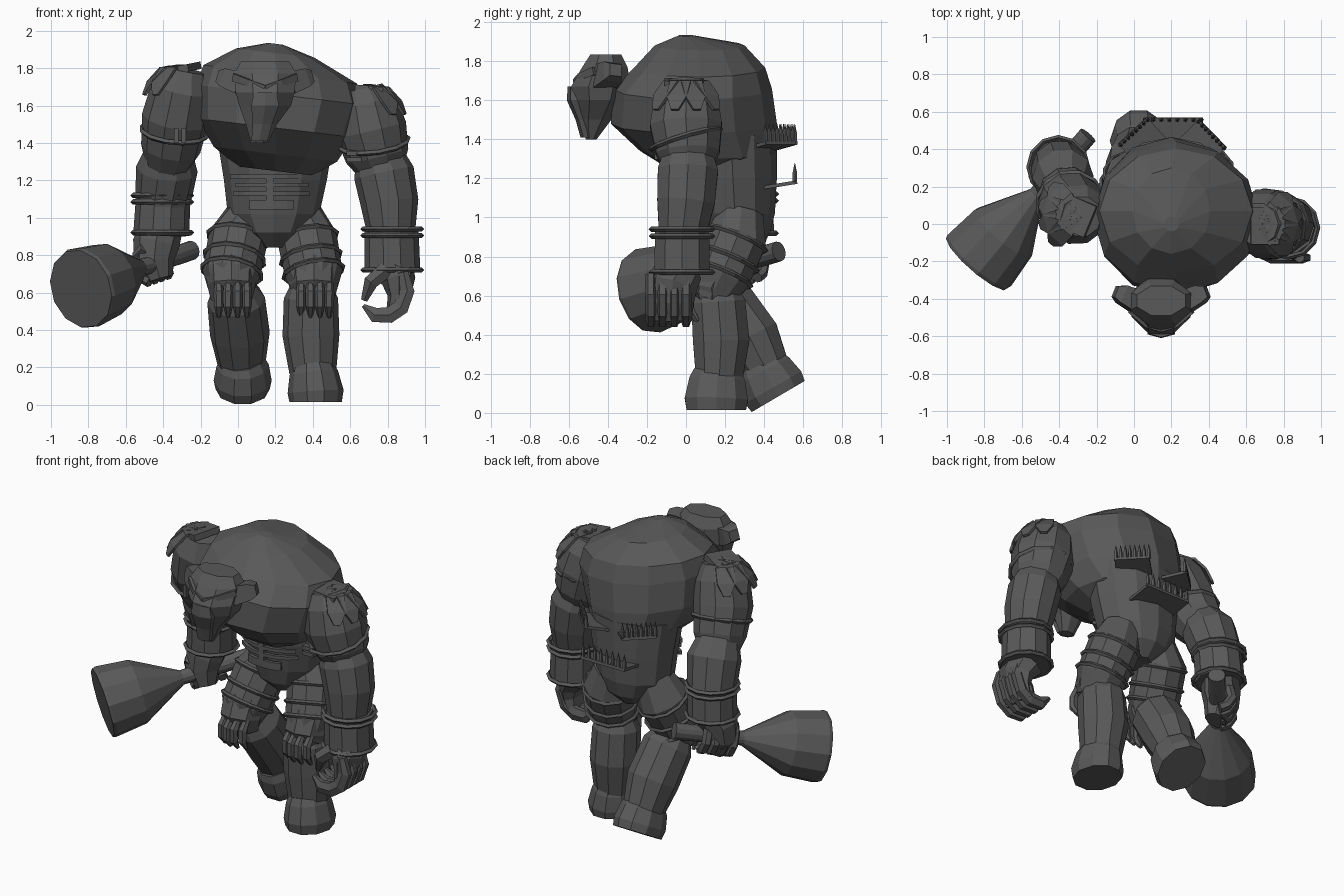
import bpy, bmesh, math
from mathutils import Vector, Matrix

if "Cube" in bpy.data.objects:
    bpy.data.objects.remove(bpy.data.objects["Cube"])

stone = bpy.data.materials.new("dark_grey_stone")
stone.use_nodes = True
GREY = (0.1, 0.1, 0.1, 1)
stone.diffuse_color = GREY
stone.node_tree.nodes["Principled BSDF"].inputs["Base Color"].default_value = GREY


def finish(name, bm):
    bmesh.ops.recalc_face_normals(bm, faces=bm.faces)
    mesh = bpy.data.meshes.new(name)
    bm.to_mesh(mesh)
    bm.free()
    mesh.materials.append(stone)
    ob = bpy.data.objects.new(name, mesh)
    bpy.context.collection.objects.link(ob)
    return ob


def loft(name, *paths, sides=10, ref=(1, 0, 0), level=False, tilt=0, spin=0):
    """Skin rings (x, y, z, rx[, ry]) along each path, capped at both ends."""
    bm = bmesh.new()
    for path in paths:
        pts = [Vector(p[:3]) for p in path]
        rings = []
        for i, p in enumerate(path):
            t = (pts[min(i + 1, len(pts) - 1)] - pts[max(i - 1, 0)]).normalized()
            if level:
                u, v = Vector((1, 0, 0)), Vector((0, 1, 0))
            else:
                r = Vector(ref)
                u = (r - t * r.dot(t)).normalized()
                v = t.cross(u)
            ring = []
            for k in range(sides):
                a = math.tau * (k + spin) / sides
                co = pts[i] + u * p[3] * math.cos(a) + v * p[-1] * math.sin(a)
                co.z += tilt * (co.x - 0.2)
                ring.append(bm.verts.new(co))
            rings.append(ring)
        for a, b in zip(rings, rings[1:]):
            for k in range(sides):
                n = (k + 1) % sides
                bm.faces.new((a[k], a[n], b[n], b[k]))
        bm.faces.new(rings[0])
        bm.faces.new(rings[-1])
    return finish(name, bm)


def band(name, loc, axis, radius, thick=0.014):
    bpy.ops.mesh.primitive_torus_add(
        location=loc, rotation=Vector(axis).to_track_quat('Z', 'Y').to_euler(),
        major_radius=radius, minor_radius=thick, major_segments=12, minor_segments=4)
    ob = bpy.context.object
    ob.name = name
    ob.data.materials.append(stone)


def slab(name, matrix, size):
    bm = bmesh.new()
    bmesh.ops.create_cube(bm, size=1, matrix=matrix @ Matrix.Diagonal((*size, 1)))
    return finish(name, bm)


def shoulder_pad(name, centre, facing):
    """Fan of broad plates bending down to blunt points."""
    bm = bmesh.new()
    for step in (-1.5, -0.5, 0.5, 1.5):
        m = Matrix.Translation(centre) @ Matrix.Rotation(facing + step * 0.55, 4, 'Z')
        outline = ((0, 0.03, 0.09), (0.11, 0.055, 0.075), (0.18, 0.055, 0), (0.215, 0.02, -0.07))
        pairs = [[bm.verts.new(m @ Vector((r, s * w, z))) for s in (-1, 1)]
                 for r, w, z in outline]
        for a, b in zip(pairs, pairs[1:]):
            bm.faces.new((a[0], a[1], b[1], b[0]))
    ob = finish(name, bm)
    ob.modifiers.new("thickness", 'SOLIDIFY').thickness = 0.015


def spiked_shelf(name, centre, angle, width, depth, lean):
    """Leaning ledge with a row of spikes along its outer edge."""
    m = (Matrix.Translation(centre) @ Matrix.Rotation(angle, 4, 'Z')
         @ Matrix.Rotation(lean, 4, 'X'))
    slab(name, m, (width, depth, 0.018))
    spikes = []
    for k in range(8):
        p = m @ Vector(((k / 7 - 0.5) * width * 0.94, depth * 0.44, 0))
        spikes.append([(*p, 0.013), (p.x, p.y, p.z + 0.05, 0.012), (p.x, p.y, p.z + 0.1, 0.001)])
    loft(name + "_spikes", *spikes, sides=5)


# Torso
loft("chest", [
    (.2, .13, 1.25, .2, .22), (.2, .115, 1.34, .33, .35), (.2, .04, 1.48, .415, .425),
    (.225, .035, 1.66, .445, .405), (.225, .07, 1.77, .41, .335), (.2, .07, 1.88, .21, .23),
    (.2, .0, 1.93, .04, .04)], sides=12, level=True, tilt=-0.12)
loft("abdomen", [
    (.19, .25, .84, .06, .1), (.19, .25, .92, .18, .18), (.19, .25, 1.02, .245, .205),
    (.2, .24, 1.2, .275, .225), (.2, .23, 1.42, .31, .235)], sides=12, level=True)

# Belly plates follow the curve of the abdomen
for i, (z, span) in enumerate(((1.22, .95), (1.175, .8), (1.13, .85), (1.07, .45))):
    arc = []
    for k in range(7):
        a = -math.pi / 2 + span * (k / 3 - 1)
        arc.append((.18 + .265 * math.cos(a), .24 + .235 * math.sin(a), z, .015,
                    .035 if i == 3 else .016))
    loft(f"belly_plate_{i + 1}", arc, sides=4, ref=(0, 1, 0.01), spin=0.5)
slab("belly_strap", Matrix.Translation((.17, .02, 1.15)), (.04, .05, .17))

# Head
HX = 0.145
loft("head", [
    (HX - .03, -.485, 1.4, .05, .03), (HX - .02, -.465, 1.5, .09, .09),
    (HX, -.44, 1.6, .15, .14), (HX, -.435, 1.67, .17, .165),
    (HX, -.415, 1.77, .18, .125), (HX, -.41, 1.835, .14, .085)],
    sides=8, level=True, spin=0.5)
loft("muzzle", [
    (HX - .03, -.51, 1.41, .05, .03), (HX - .015, -.535, 1.5, .06, .03),
    (HX, -.57, 1.6, .085, .04), (HX, -.575, 1.67, .07, .03)],
    sides=6, level=True, spin=0.5)
loft("brow", *[[(HX + s * .16, -.46, 1.75, .03), (HX + s * .08, -.535, 1.72, .025),
                (HX, -.56, 1.69, .025)] for s in (-1, 1)],
     sides=4, ref=(0, 0, 1), spin=0.5)
loft("ears", *[[(HX + s * .12, -.42, 1.715, .085), (HX + s * .21, -.375, 1.745, .07),
                (HX + s * .245, -.36, 1.755, .045)] for s in (-1, 1)],
     sides=4, ref=(0, 1, 0), spin=0.5)

# Legs
loft("left_thigh", [(.33, .28, 1.02, .12), (.37, .26, .89, .16), (.405, .18, .7, .155),
                    (.41, .12, .58, .11)])
loft("right_thigh", [(.06, .26, 1.02, .12), (.0, .24, .89, .16), (-.035, .14, .7, .155),
                     (-.04, .11, .58, .11)])
loft("left_shin", [(.39, .16, .66, .1), (.39, .165, .57, .145), (.39, .18, .37, .152),
                   (.4, .17, .17, .125)])
loft("right_shin", [(-.03, .14, .65, .1), (-.01, .205, .56, .155), (.01, .33, .38, .16),
                    (.02, .42, .2, .125)])
loft("left_boot", [(.4, .165, .21, .11, .13), (.405, .16, .17, .13, .15),
                   (.415, .155, .07, .15, .17), (.415, .155, .015, .14, .16)])
loft("right_boot", [(.02, .38, .245, .12, .13), (.025, .4, .21, .14, .155),
                    (.025, .445, .13, .155, .175), (.025, .472, .084, .145, .165)])

# Thigh bands and knee claws
for side, hip, knee in (("left", (.37, .26, .89), (.405, .18, .7)),
                        ("right", (0, .24, .89), (-.035, .14, .7))):
    hip, knee = Vector(hip), Vector(knee)
    for f in (0.0, 0.55, 0.95):
        band(side + "_thigh_band", hip.lerp(knee, f), hip - knee, .162, .013)
    claws = []
    for k in range(4):
        x = knee.x + (k - 1.35) * .05
        y = knee.y + (.02 if k in (0, 3) else 0)
        claws.append([(x, y - .13, .66, .02), (x, y - .18, .6, .028),
                      (x, y - .18, .53, .026), (x, y - .14, .47, .012)])
    loft(side + "_knee_claws", *claws, sides=6)
    loft(side + "_knee_guard", [(knee.x, knee.y - .04, .56, .11, .08),
                                (knee.x, knee.y - .05, .64, .13, .13),
                                (knee.x, knee.y, .74, .14, .14)], sides=8)

# Left arm
loft("left_upper_arm", [(.66, .0, 1.69, .115), (.68, .0, 1.61, .17), (.71, .0, 1.47, .193),
                        (.745, .01, 1.33, .17), (.76, .01, 1.26, .13)])
loft("left_forearm", [(.75, .01, 1.36, .12), (.78, .01, 1.24, .162), (.81, .0, 1.08, .155),
                      (.82, -.02, .9, .125)])
loft("left_cuff", [(.82, -.02, .94, .145), (.825, -.02, .71, .15)], sides=10)
for z in (.94, .905, .72):
    band("left_wrist_band", (.825, -.02, z), (0, 0, 1), .157)
band("left_arm_band", (.725, 0, 1.4), (-.12, -.3, 1), .187)
for z in (1.31, 1.345):
    slab("left_band_clasp", Matrix.Translation((.62, -.13, z)), (.08, .06, .025))
shoulder_pad("left_shoulder_pad", (.69, 0, 1.625), 0)
slab("left_shoulder_plate", Matrix.Translation((.7, -.01, 1.69)) @ Matrix.Rotation(.1, 4, 'Y'),
     (.15, .2, .03))

# Left hand with curled fingers
loft("left_palm", [(.82, -.03, .74, .12, .12), (.86, -.07, .66, .09, .13),
                   (.86, -.08, .57, .06, .12), (.83, -.08, .48, .04, .11)], sides=8)
loft("left_fingers", *[[(.885, y, .71, .028), (.905, y, .61, .03, .045), (.87, y, .52, .03, .05),
                        (.81, y, .48, .03, .05), (.73, y, .48, .03, .045),
                        (.67, y + .01, .53, .012)]
                       for y in (-.18, -.12, -.06, 0)], sides=6, ref=(0, 1, 0))
loft("left_thumb", [(.79, -.13, .72, .05), (.71, -.15, .655, .045), (.675, -.13, .56, .02)],
     sides=6, ref=(0, 1, 0))

# Right arm
loft("right_upper_arm", [(-.28, .04, 1.79, .11), (-.3, .05, 1.69, .165), (-.335, .09, 1.53, .18),
                         (-.36, .16, 1.37, .16), (-.38, .2, 1.28, .12)])
loft("right_forearm", [(-.37, .18, 1.38, .12), (-.38, .25, 1.26, .165), (-.4, .3, 1.1, .15),
                       (-.41, .31, .92, .12)])
loft("right_cuff", [(-.4, .3, 1.12, .145), (-.41, .31, .91, .15)], sides=10)
for z in (1.12, 1.085, .92):
    band("right_wrist_band", (-.405, .305, z), (0, 0, 1), .157)
band("right_arm_band", (-.34, .11, 1.46), (.1, -.35, 1), .178)
for x in (-.33, -.29):
    slab("right_band_clasp", Matrix.Translation((x, -.06, 1.44)), (.025, .05, .08))
shoulder_pad("right_shoulder_pad", (-.3, .05, 1.73), math.pi)
slab("right_shoulder_plate", Matrix.Translation((-.3, .04, 1.795)) @ Matrix.Rotation(-.2, 4, 'Y')
     @ Matrix.Rotation(-.4, 4, 'Z'), (.15, .18, .04))

# Hammer: broad head tapering into its handle
START, END = Vector((-.84, -.21, .62)), Vector((-.25, .47, .825))
axis = (END - START).normalized()
along = lambda d: START + axis * d
loft("hammer", [(*along(d), r) for d, r in
                ((0, .215), (.02, .222), (.22, .2), (.5, .045), (.82, .052), (.93, .052))],
     sides=12)

# Right hand gripping the handle
grip = along(.66)
out = Vector((-axis.y, axis.x, 0)).normalized()
up = axis.cross(out)
if up.z < 0:
    up = -up
loft("right_palm", [(-.41, .31, .94, .115), (grip.x - .02, grip.y + .01, .86, .125, .11),
                    (grip.x - .03, grip.y, .77, .11, .1),
                    (grip.x, grip.y - .01, .67, .07, .07)], sides=8)
fingers = []
for k in range(4):
    hub = grip + axis * (k - 1.5) * .056
    path = []
    for deg in (80, 35, -10, -50, -80):
        a = math.radians(deg)
        path.append((*(hub + out * .09 * math.cos(a) + up * .095 * math.sin(a)), .031))
    fingers.append(path)
loft("right_fingers", *fingers, sides=6, ref=axis)

# Spiked ledges on the back
spiked_shelf("lower_back_shelf", (.21, .47, 1.165), 0, .32, .2, .16)
spiked_shelf("upper_left_shelf", (.345, .41, 1.36), -.8, .21, .22, .2)
spiked_shelf("upper_right_shelf", (.065, .42, 1.36), .75, .21, .22, .2)
